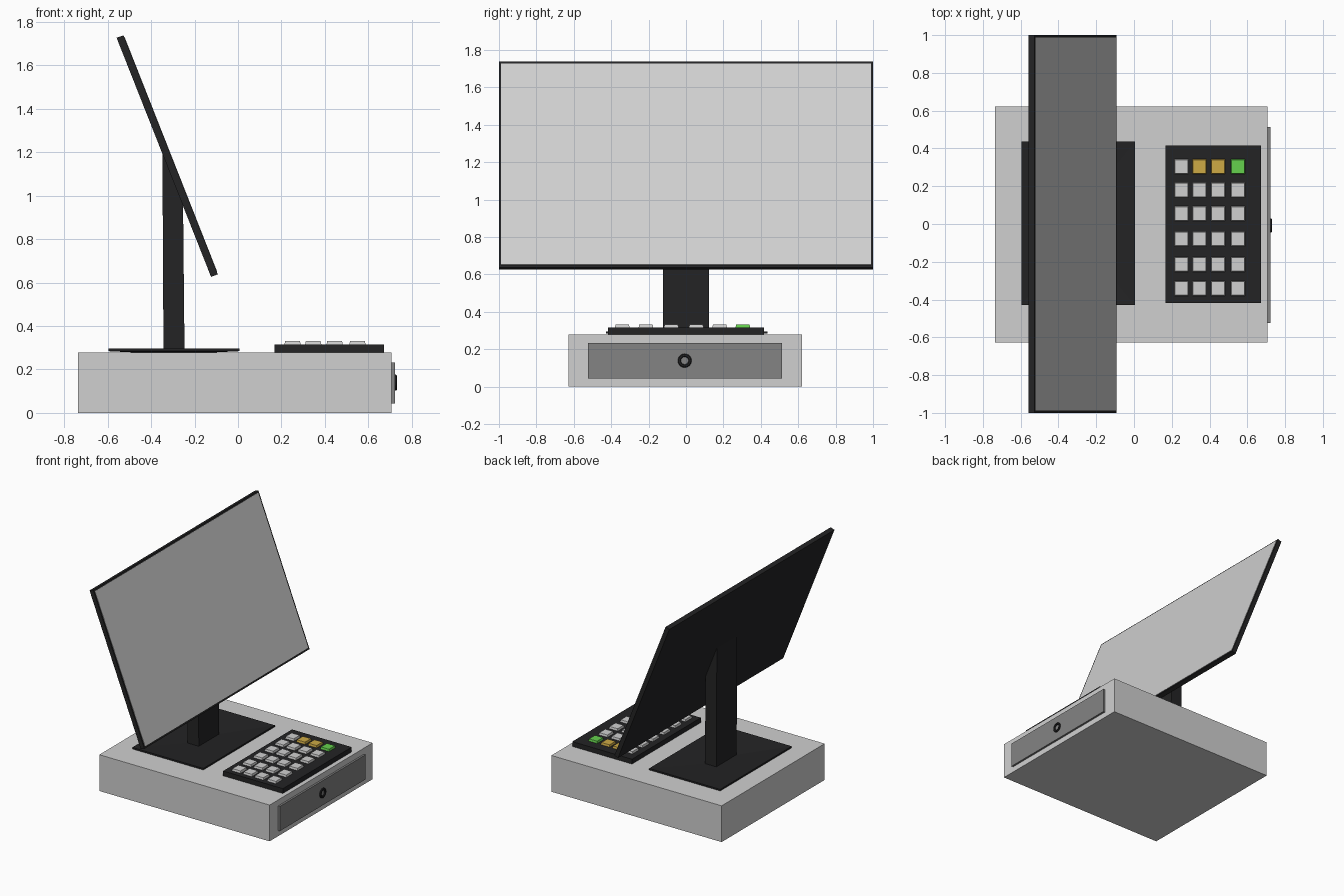
import bpy, bmesh, math
from mathutils import Vector

if "Cube" in bpy.data.objects:
    bpy.data.objects.remove(bpy.data.objects["Cube"])


def material(name, rgb):
    m = bpy.data.materials.new(name)
    m.diffuse_color = (*rgb, 1)
    m.use_nodes = True
    m.node_tree.nodes["Principled BSDF"].inputs["Base Color"].default_value = m.diffuse_color
    return m


LIGHT = material("light_grey", (0.63, 0.63, 0.63))
MID = material("mid_grey", (0.23, 0.23, 0.23))
BLACK = material("black", (0.017, 0.017, 0.018))
GOLD = material("gold", (0.61, 0.40, 0.06))
GREEN = material("green", (0.13, 0.64, 0.075))


def finish(name, bm, mat):
    bmesh.ops.recalc_face_normals(bm, faces=bm.faces)
    me = bpy.data.meshes.new(name)
    bm.to_mesh(me)
    bm.free()
    me.materials.append(mat)
    ob = bpy.data.objects.new(name, me)
    bpy.context.collection.objects.link(ob)
    return ob


def box(name, x, y, z, mat, taper=0.0):
    """Box from ranges; the top is inset by taper."""
    bm = bmesh.new()
    bmesh.ops.create_cube(bm, size=1)
    for v in bm.verts:
        t = taper if v.co.z > 0 else 0
        v.co = [r[0] + t if c < 0 else r[1] - t if i < 2 else r[1]
                for i, (c, r) in enumerate(zip(v.co, (x, y, z)))]
    return finish(name, bm, mat)


def extrude_y(name, profile, y, mat):
    """Extrude an x-z profile along y."""
    bm = bmesh.new()
    face = bm.faces.new([bm.verts.new((px, y[0], pz)) for px, pz in profile])
    new = bmesh.ops.extrude_face_region(bm, geom=[face])["geom"]
    bmesh.ops.translate(bm, vec=(0, y[1] - y[0], 0),
                        verts=[v for v in new if isinstance(v, bmesh.types.BMVert)])
    return finish(name, bm, mat)


# Cash drawer housing and drawer front
box("drawer_housing", (-0.737, 0.707), (-0.627, 0.621), (0, 0.278), LIGHT)
box("drawer_front", (0.70, 0.722), (-0.524, 0.513), (0.043, 0.232), MID)

# Lock ring
bm = bmesh.new()
n = 24
rings = []
for r, x in ((0.037, 0.715), (0.037, 0.727), (0.033, 0.731), (0.024, 0.731), (0.020, 0.727), (0.020, 0.715)):
    rings.append([bm.verts.new((x, -0.007 + r * math.cos(2 * math.pi * i / n),
                                0.139 + r * math.sin(2 * math.pi * i / n))) for i in range(n)])
for k, a in enumerate(rings):
    b = rings[(k + 1) % len(rings)]
    for i in range(n):
        j = (i + 1) % n
        bm.faces.new((a[i], a[j], b[j], b[i]))
finish("lock_ring", bm, BLACK)

# Stand foot: thin plate dished gently towards the post
foot = box("stand_foot", (-0.596, 0.006), (-0.429, 0.437), (0.284, 0.296), BLACK)
bm = bmesh.new()
bm.from_mesh(foot.data)
bm.faces.ensure_lookup_table()
for sign in (1, -1):
    f = next(f for f in bm.faces if f.normal.z * sign > 0.9)
    bmesh.ops.inset_region(bm, faces=[f], thickness=0.02)
    for v in f.verts:
        v.co = Vector((-0.345 if v.co.x < -0.295 else -0.247,
                       math.copysign(0.123, v.co.y), 0.281 if sign > 0 else 0.272))
bm.to_mesh(foot.data)
bm.free()

# Stand post, cut at the slope of the screen
extrude_y("stand_post", [(-0.343, 0.27), (-0.246, 0.27), (-0.253, 0.965), (-0.348, 1.21)],
          (-0.123, 0.123), BLACK)

# Tilted monitor
back_bottom, front_bottom = Vector((-0.124, 0.626)), Vector((-0.093, 0.638))
front_top, back_top = Vector((-0.527, 1.738)), Vector((-0.559, 1.727))
extrude_y("monitor_case", [back_bottom, front_bottom, front_top, back_top], (-1, 1), BLACK)

# Display plate
up = (front_top - front_bottom).normalized()
out = Vector((up.y, -up.x))
a, b = front_bottom + up * 0.014, front_top - up * 0.012
extrude_y("display", [a - out * 0.002, a + out * 0.002, b + out * 0.002, b - out * 0.002],
          (-0.988, 0.988), LIGHT)

# Keypad
box("keypad_body", (0.167, 0.673), (-0.418, 0.416), (0.275, 0.315), BLACK)
h = 0.038
for row, y in enumerate((0.304, 0.180, 0.055, -0.079, -0.214, -0.341)):
    for col, x in enumerate((0.251, 0.3465, 0.445, 0.55)):
        mat = (LIGHT, GOLD, GOLD, GREEN)[col] if row == 0 else LIGHT
        box(f"key_{row}_{col}", (x - h, x + h), (y - h - 0.002, y + h + 0.002), (0.312, 0.331), mat, 0.004)
